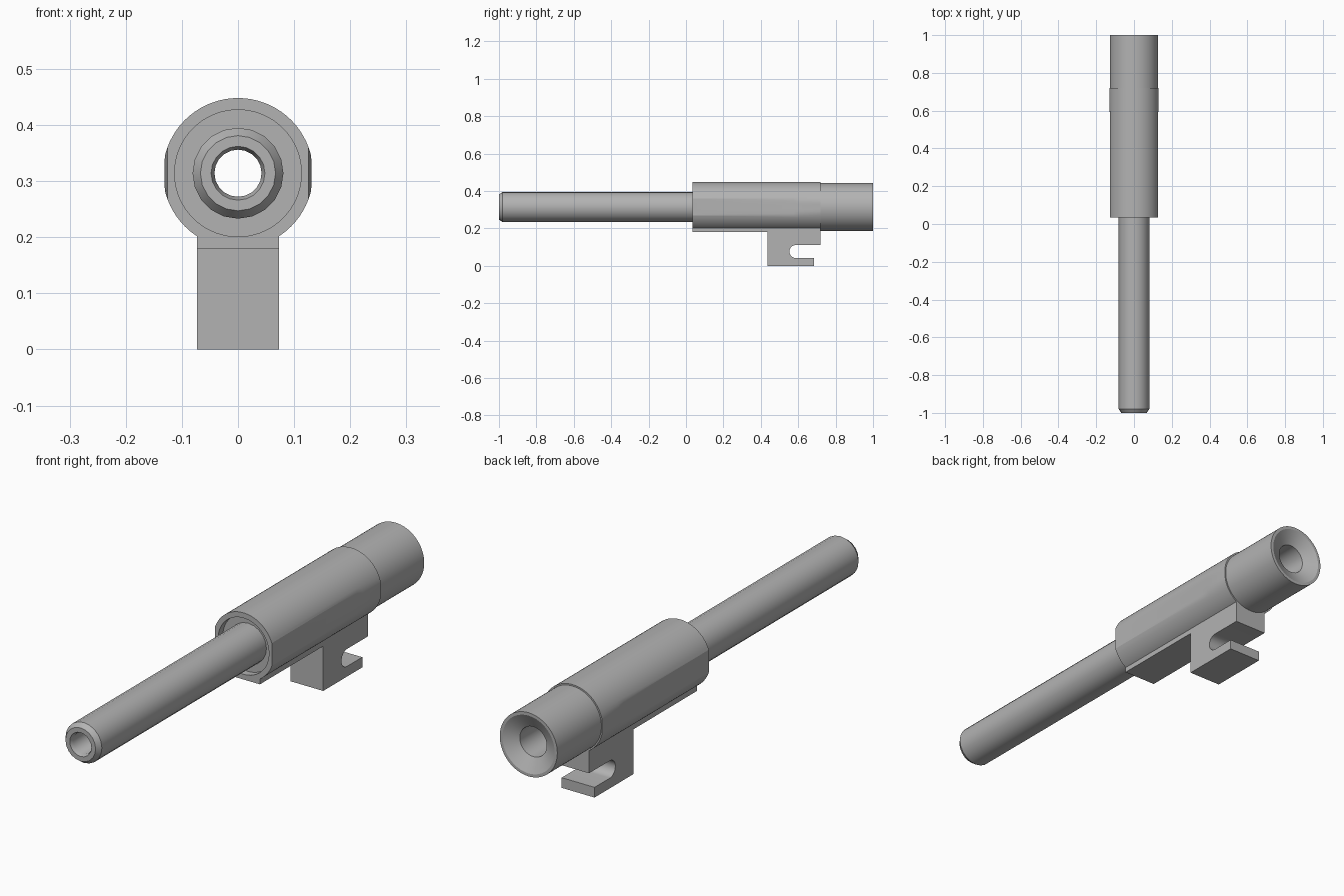
import bpy, bmesh
from math import sin, cos, pi, radians

cube = bpy.data.objects.get("Cube")
if cube:
    bpy.data.objects.remove(cube)

AXIS_Z = 0.314

steel = bpy.data.materials.new("grey steel")
steel.use_nodes = True
colour = (0.45, 0.45, 0.45, 1)
steel.diffuse_color = colour
steel.node_tree.nodes["Principled BSDF"].inputs["Base Color"].default_value = colour


def finish(name, bm, angle=15):
    bmesh.ops.recalc_face_normals(bm, faces=bm.faces)
    mesh = bpy.data.meshes.new(name)
    bm.to_mesh(mesh)
    bm.free()
    mesh.materials.append(steel)
    obj = bpy.data.objects.new(name, mesh)
    bpy.context.collection.objects.link(obj)
    bpy.ops.object.select_all(action='DESELECT')
    obj.select_set(True)
    bpy.context.view_layer.objects.active = obj
    bpy.ops.object.shade_smooth_by_angle(angle=radians(angle))
    return obj


def lathe(name, profile, sides, limit=None, angle=15):
    """Spin a closed (y, radius) loop about the bore; limit(y) trims the sides flat."""
    bm = bmesh.new()
    rings = []
    for y, r in profile:
        ring = []
        for i in range(sides):
            a = 2 * pi * i / sides
            x = r * sin(a)
            if limit:
                x = max(-limit(y), min(limit(y), x))
            ring.append(bm.verts.new((x, y, AXIS_Z + r * cos(a))))
        rings.append(ring)
    for k, ring in enumerate(rings):
        nxt = rings[(k + 1) % len(rings)]
        for i in range(sides):
            j = (i + 1) % sides
            bm.faces.new((ring[i], ring[j], nxt[j], nxt[i]))
    return finish(name, bm, angle)


# Barrel tube with a chamfered muzzle and a through bore
lathe("barrel", [(-1, 0.067), (-0.98, 0.081), (0.72, 0.081),
                 (0.72, 0.042), (-0.985, 0.042), (-1, 0.048)], 20, angle=25)

# Sleeve with a front recess and two-step side flats
lathe("sleeve", [(0.035, 0.134), (0.575, 0.134), (0.61, 0.134), (0.72, 0.134),
                 (0.72, 0.08), (0.065, 0.08), (0.065, 0.113), (0.035, 0.113)],
      72, limit=lambda y: 0.126 if y < 0.6 else 0.131)

# Rear chamber with a shallow funnel mouth
lathe("breech", [(0.72, 0.128), (1, 0.128), (1, 0.116), (0.97, 0.06),
                 (0.74, 0.056), (0.71, 0.042)], 64)

# Under-lug: side outline with a round-ended slot, extruded across the width
slot_y, slot_z, slot_r = 0.588, 0.076, 0.035
outline = [(0.035, 0.201), (0.035, 0.18), (0.437, 0.18), (0.437, 0), (0.685, 0),
           (0.685, slot_z - slot_r)]
for i in range(17):
    a = -pi / 2 - pi * i / 16
    outline.append((slot_y + slot_r * cos(a), slot_z + slot_r * sin(a)))
outline += [(0.72, slot_z + slot_r), (0.72, 0.201)]

bm = bmesh.new()
side = bm.faces.new([bm.verts.new((-0.073, y, z)) for y, z in outline])
extruded = bmesh.ops.extrude_face_region(bm, geom=[side], use_keep_orig=True)
moved = [v for v in extruded["geom"] if isinstance(v, bmesh.types.BMVert)]
bmesh.ops.translate(bm, verts=moved, vec=(0.146, 0, 0))
finish("under_lug", bm)
